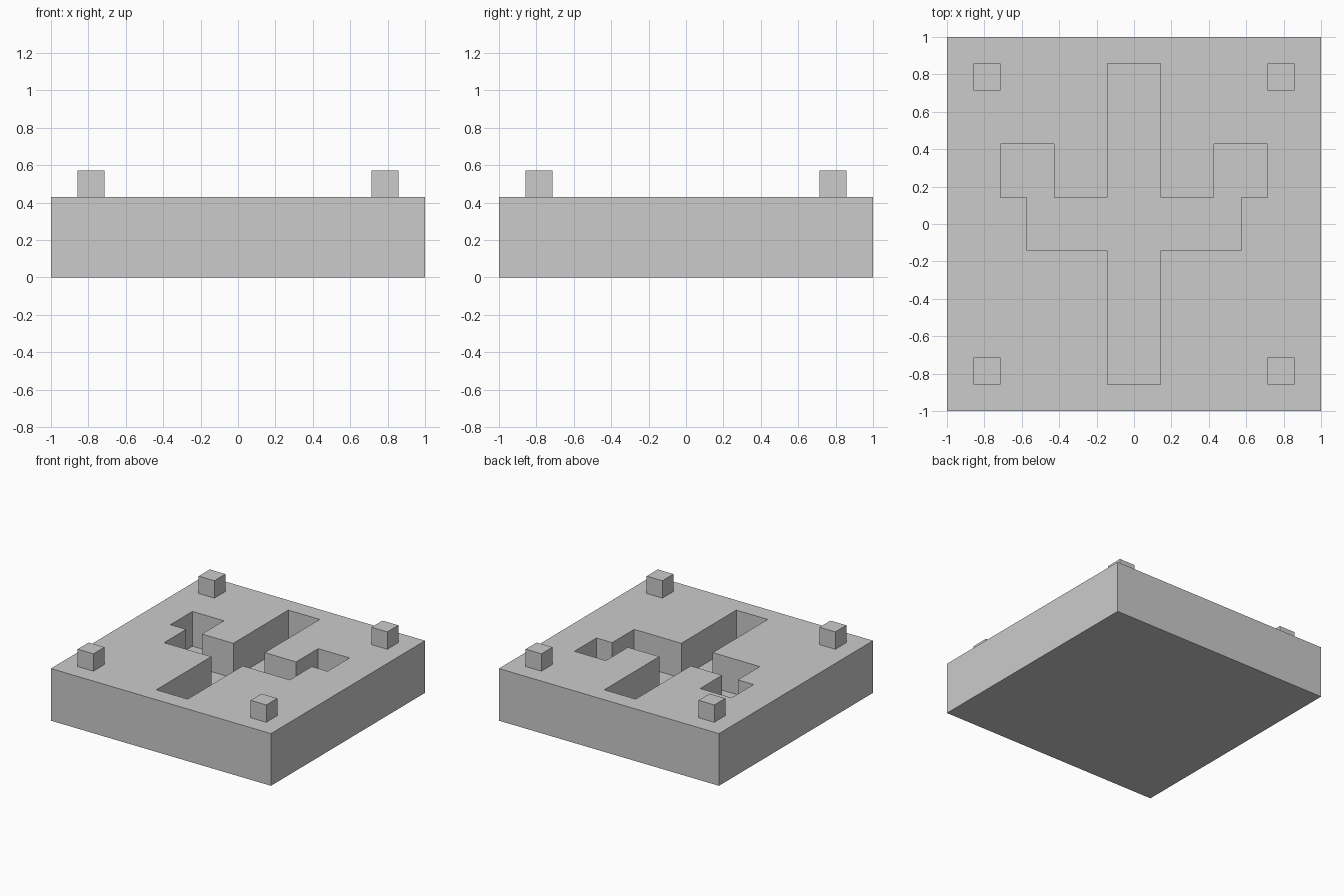
import bpy
import bmesh

if "Cube" in bpy.data.objects:
    bpy.data.objects.remove(bpy.data.objects["Cube"])

U = 1 / 7  # grid module: the slab is 14 modules wide


def prism(name, outline, z0, z1):
    """Extrude a closed XY outline (in modules) from z0 to z1."""
    bm = bmesh.new()
    base = bm.faces.new([bm.verts.new((x * U, y * U, z0 * U)) for x, y in outline])
    top = bmesh.ops.extrude_face_region(bm, geom=[base])["geom"]
    bmesh.ops.translate(bm, vec=(0, 0, (z1 - z0) * U),
                        verts=[v for v in top if isinstance(v, bmesh.types.BMVert)])
    bmesh.ops.recalc_face_normals(bm, faces=bm.faces)
    mesh = bpy.data.meshes.new(name)
    bm.to_mesh(mesh)
    bm.free()
    obj = bpy.data.objects.new(name, mesh)
    bpy.context.collection.objects.link(obj)
    return obj


def square(cx, cy, half):
    return [(cx - half, cy - half), (cx + half, cy - half),
            (cx + half, cy + half), (cx - half, cy + half)]


# Slab
slab = prism("slab", square(0, 0, 7), 0, 3)

# Branched pocket: right half of the outline, mirrored to the left
right = [(1, -6), (1, -1), (4, -1), (4, 1), (5, 1), (5, 3), (3, 3), (3, 1), (1, 1), (1, 6)]
left = [(-x, y) for x, y in reversed(right)]
cutter = prism("pocket_cutter", right + left, 1, 4)
cutter.hide_render = True
cutter.hide_set(True)

pocket = slab.modifiers.new("pocket", 'BOOLEAN')
pocket.operation = 'DIFFERENCE'
pocket.solver = 'EXACT'
pocket.object = cutter

# Corner pegs
for side, sx in (("left", -1), ("right", 1)):
    for end, sy in (("front", -1), ("back", 1)):
        prism(f"peg_{end}_{side}", square(5.5 * sx, 5.5 * sy, 0.5), 3, 4)
